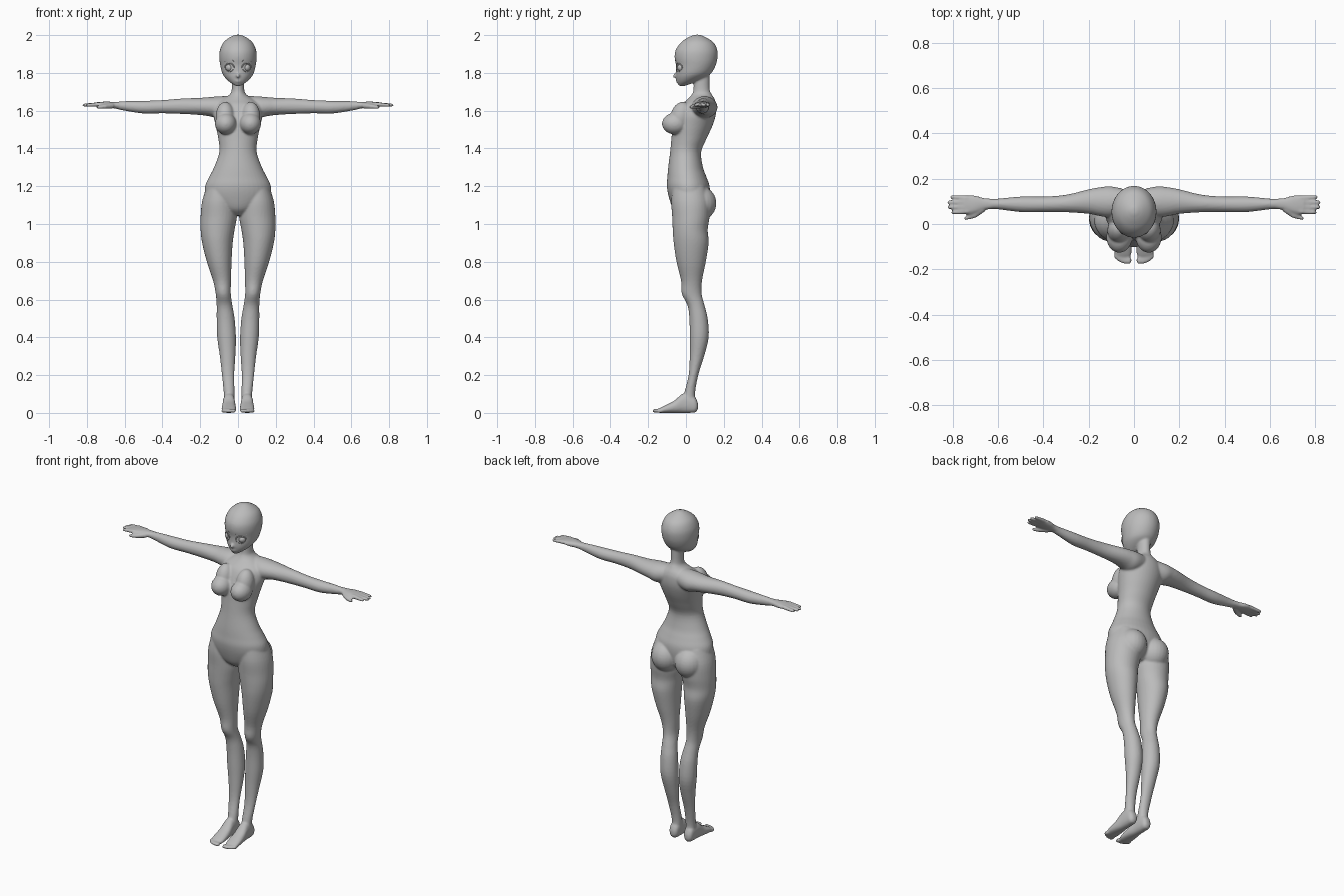
import bpy, bmesh, math
from mathutils import Vector, Matrix

grey = bpy.data.materials.new("plain_grey")
grey.diffuse_color = (0.5, 0.5, 0.5, 1)


def catmull(rows, steps=4):
    out = []
    for i in range(len(rows) - 1):
        p0, p1 = rows[max(i - 1, 0)], rows[i]
        p2, p3 = rows[i + 1], rows[min(i + 2, len(rows) - 1)]
        for k in range(steps):
            u = k / steps
            out.append([0.5 * (2 * b + (c - a) * u + (2 * a - 5 * b + 4 * c - d) * u * u
                               + (3 * b - a - 3 * c + d) * u ** 3)
                        for a, b, c, d in zip(p0, p1, p2, p3)])
    return out + [list(rows[-1])]


def loft(bm, axis, rows, n=32, power=1.0):
    """Rows are (position on axis, a min, a max, b min, b max)."""
    rings = []
    for t, a0, a1, b0, b1 in catmull(rows):
        ring = []
        for i in range(n):
            g = 2 * math.pi * i / n
            c, s = math.cos(g), math.sin(g)
            c, s = math.copysign(abs(c) ** power, c), math.copysign(abs(s) ** power, s)
            a, b = (a0 + a1) / 2 + c * (a1 - a0) / 2, (b0 + b1) / 2 + s * (b1 - b0) / 2
            ring.append(bm.verts.new({'z': (a, b, t), 'x': (t, a, b), 'y': (a, t, b)}[axis]))
        rings.append(ring)
    for r, q in zip(rings, rings[1:]):
        for i in range(n):
            bm.faces.new((r[i], r[(i + 1) % n], q[(i + 1) % n], q[i]))
    bm.faces.new(rings[0])
    bm.faces.new(rings[-1])


def ball(bm, c, r, tilt=0, n=24):
    m = Matrix.Translation(c) @ Matrix.Rotation(tilt, 4, 'X') @ Matrix.Diagonal((*r, 1))
    bmesh.ops.create_uvsphere(bm, u_segments=n, v_segments=n * 2 // 3, radius=1, matrix=m)


def finger(bm, p, q, r0, r1, n=16):
    p, q = Vector(p), Vector(q)
    d = q - p
    m = Matrix.Translation((p + q) / 2) @ d.to_track_quat('Z', 'Y').to_matrix().to_4x4()
    bmesh.ops.create_cone(bm, cap_ends=True, segments=n, radius1=r0, radius2=r1,
                          depth=d.length, matrix=m)
    ball(bm, p, (r0,) * 3, n=n)
    ball(bm, q, (r1,) * 3, n=n)


def mirror(bm):
    d = bmesh.ops.duplicate(bm, geom=bm.verts[:] + bm.edges[:] + bm.faces[:])['geom']
    for v in d:
        if isinstance(v, bmesh.types.BMVert):
            v.co.x = -v.co.x


def finish(name, bm):
    bmesh.ops.recalc_face_normals(bm, faces=bm.faces[:])
    me = bpy.data.meshes.new(name)
    bm.to_mesh(me)
    bm.free()
    ob = bpy.data.objects.new(name, me)
    bpy.context.collection.objects.link(ob)
    me.materials.append(grey)
    me.polygons.foreach_set("use_smooth", [True] * len(me.polygons))
    return ob


bm = bmesh.new()

# leg
loft(bm, 'z', [(1.2, .03, .165, -.07, .10), (1.12, .012, .19, -.078, .125),
               (1.04, .006, .198, -.073, .125), (.97, .018, .198, -.07, .115),
               (.9, .028, .19, -.065, .12), (.8, .034, .165, -.05, .105),
               (.7, .037, .132, -.026, .085), (.63, .038, .118, -.022, .083),
               (.57, .03, .113, .008, .098), (.5, .018, .113, .018, .115),
               (.4, .011, .11, .02, .12), (.3, .014, .096, .02, .096),
               (.2, .02, .085, .014, .065), (.1, .018, .075, -.01, .048),
               (.03, .02, .076, -.02, .058)])
# foot and toes
loft(bm, 'y', [(.064, .035, .06, .02, .05), (.05, .022, .075, .003, .08),
               (.02, .018, .078, 0, .1), (-.02, .016, .08, 0, .1),
               (-.06, .012, .084, 0, .066), (-.1, .01, .087, 0, .045),
               (-.135, .012, .085, 0, .028), (-.148, .02, .08, .002, .02)], power=.85)
for x, y, r in ((.023, -.160, .012), (.041, -.160, .009), (.055, -.155, .009),
                (.068, -.148, .008), (.08, -.138, .008)):
    ball(bm, (x, y, .011), (r, .018, .011))
# arm
loft(bm, 'x', [(.03, .05, .15, 1.58, 1.678), (.1, .03, .166, 1.56, 1.676),
               (.15, .035, .162, 1.57, 1.672), (.2, .045, .153, 1.577, 1.668),
               (.3, .052, .129, 1.583, 1.664), (.4, .053, .121, 1.586, 1.656),
               (.5, .053, .121, 1.585, 1.652), (.6, .065, .112, 1.6, 1.65),
               (.65, .066, .111, 1.611, 1.646)])
# hand, fingers and thumb
loft(bm, 'x', [(.63, .066, .112, 1.61, 1.647), (.665, .062, .115, 1.613, 1.647),
               (.695, .05, .124, 1.615, 1.648), (.72, .044, .127, 1.618, 1.647),
               (.75, .047, .125, 1.621, 1.645)], power=.85)
for y0, y1, x in ((.055, .051, .798), (.076, .074, .815), (.096, .096, .815), (.115, .119, .803)):
    finger(bm, (.735, y0, 1.634), (x, y1, 1.629), .0115, .009)
finger(bm, (.67, .066, 1.626), (.705, .038, 1.622), .016, .0125)
finger(bm, (.705, .038, 1.622), (.742, .026, 1.618), .0125, .009)
# chest and seat volumes
ball(bm, (.065, -.058, 1.531), (.057, .069, .057))
ball(bm, (.068, -.028, 1.568), (.05, .055, .08), -.25)
ball(bm, (.078, .068, 1.11), (.085, .093, .092))
mirror(bm)

# torso and neck
loft(bm, 'z', [(z, -w, w, f, b) for z, w, f, b in (
    (1.045, .03, -.03, .07), (1.08, .11, -.068, .11), (1.14, .168, -.09, .125),
    (1.2, .174, -.101, .125), (1.25, .152, -.098, .108), (1.3, .127, -.094, .09),
    (1.38, .099, -.084, .08), (1.45, .104, -.077, .108), (1.52, .118, -.07, .14),
    (1.58, .13, -.05, .158), (1.63, .12, -.025, .16), (1.66, .085, .008, .152),
    (1.685, .045, .03, .137), (1.715, .033, .04, .125), (1.8, .033, .04, .125))], 40)
# head, nose and lips
loft(bm, 'z', [(z, -w, w, f, b) for z, w, f, b in (
    (1.731, .012, -.038, -.005), (1.75, .043, -.046, .045), (1.775, .069, -.052, .1),
    (1.8, .084, -.053, .135), (1.84, .094, -.053, .157), (1.88, .099, -.06, .167),
    (1.92, .096, -.055, .166), (1.96, .078, -.028, .147), (1.987, .046, .01, .108),
    (2.002, .014, .045, .073))], 40)
ball(bm, (0, -.053, 1.787), (.009, .019, .012), .3)
ball(bm, (0, -.045, 1.760), (.018, .009, .004))
ball(bm, (0, -.044, 1.752), (.014, .009, .004))

# fuse everything into one smooth skin
body = finish("body", bm)
rm = body.modifiers.new("fuse", 'REMESH')
rm.mode = 'VOXEL'
rm.voxel_size = .006
rm.use_smooth_shade = True
sm = body.modifiers.new("soften", 'SMOOTH')
sm.factor = .5
sm.iterations = 4
bpy.context.view_layer.update()
dg = bpy.context.evaluated_depsgraph_get()
skin = bpy.data.meshes.new_from_object(body.evaluated_get(dg))
body.modifiers.clear()
body.data = skin
skin.materials.clear()
skin.materials.append(grey)
skin.polygons.foreach_set("material_index", [0] * len(skin.polygons))
skin.polygons.foreach_set("use_smooth", [True] * len(skin.polygons))


def arc(bm, cx, cz, rx, rz, g0, g1, r, y_face):
    """Thin ridge lying on the curved face."""
    pts = []
    for i in range(11):
        g = math.radians(g0 + (g1 - g0) * i / 10)
        x, z = cx + rx * math.cos(g), cz + rz * math.sin(g)
        pts.append((x, y_face(x), z))
    for p, q in zip(pts, pts[1:]):
        finger(bm, p, q, r, r, 8)


def face_y(x):
    return .053 - .107 * math.sqrt(max(0, 1 - (x / .094) ** 2))


# eyeballs, eyelids and brows
bm = bmesh.new()
ball(bm, (.045, -.022, 1.828), (.021, .024, .021))
mirror(bm)
finish("eyes", bm)
bm = bmesh.new()
arc(bm, .045, 1.828, .024, .023, 0, 180, .0028, face_y)
arc(bm, .045, 1.828, .022, .022, 200, 340, .0015, face_y)
mirror(bm)
finish("eyelids", bm)
bm = bmesh.new()
arc(bm, .045, 1.858, .026, .012, 20, 160, .0022, lambda x: face_y(x) - .002)
mirror(bm)
finish("brows", bm)
